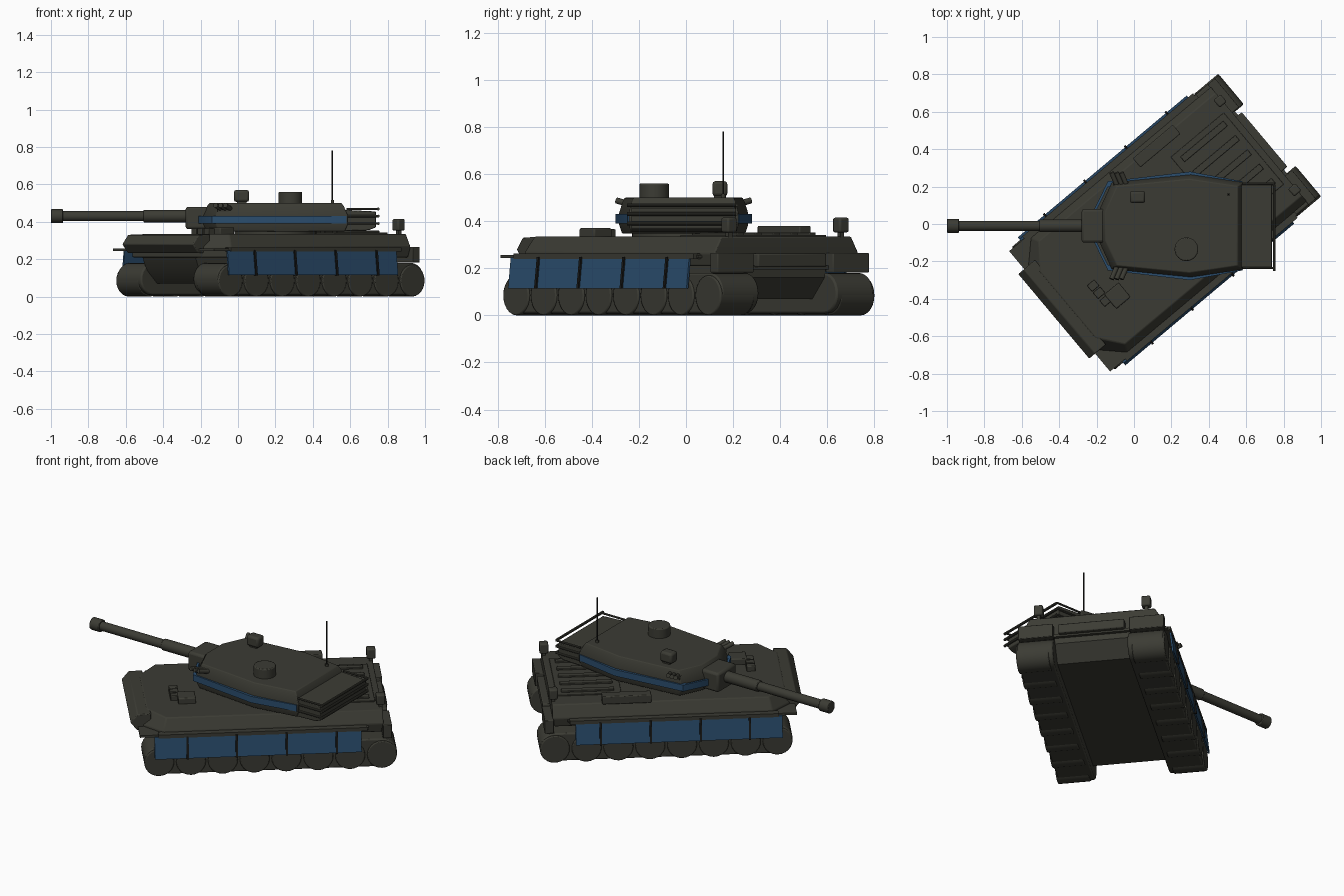
import bpy, bmesh, math
from mathutils import Matrix, Vector

if "Cube" in bpy.data.objects:
    bpy.data.objects.remove(bpy.data.objects["Cube"])


def material(name, rgb):
    m = bpy.data.materials.new(name)
    m.diffuse_color = (*rgb, 1)
    m.use_nodes = True
    m.node_tree.nodes["Principled BSDF"].inputs["Base Color"].default_value = m.diffuse_color
    return m


OLIVE = material("dark_olive", (0.044, 0.044, 0.034))
BLUE = material("steel_blue", (0.024, 0.075, 0.155))
BLACK = material("black", (0.010, 0.010, 0.009))

# Hull is turned under the turret, which faces -x
HULL = Matrix.Translation((0.066, -0.078, 0)) @ Matrix.Rotation(math.radians(40), 4, 'Z')
TURRET = Matrix.Translation((0, -0.01, 0))


def finish(name, bm, frame, mat, bevel=0.0):
    bmesh.ops.recalc_face_normals(bm, faces=bm.faces[:])
    me = bpy.data.meshes.new(name)
    bm.to_mesh(me)
    bm.free()
    ob = bpy.data.objects.new(name, me)
    bpy.context.collection.objects.link(ob)
    ob.matrix_world = frame
    me.materials.append(mat)
    if bevel:
        mod = ob.modifiers.new("bevel", 'BEVEL')
        mod.width, mod.segments = bevel, 2
    bpy.ops.object.select_all(action='DESELECT')
    ob.select_set(True)
    bpy.context.view_layer.objects.active = ob
    bpy.ops.object.shade_smooth_by_angle(angle=math.radians(35))
    return ob


def loft(name, frame, rings, mat=OLIVE, bevel=0.0):
    """Skin a closed solid through rings of equal point count."""
    bm = bmesh.new()
    vs = [[bm.verts.new(p) for p in r] for r in rings]
    n = len(rings[0])
    for a, b in zip(vs, vs[1:]):
        for i in range(n):
            bm.faces.new((a[i], a[(i + 1) % n], b[(i + 1) % n], b[i]))
    bm.faces.new(vs[0][::-1])
    bm.faces.new(vs[-1])
    return finish(name, bm, frame, mat, bevel)


def box(name, frame, x, y, z, mat=OLIVE, bevel=0.0):
    rings = [[(x[0], y[0], h), (x[1], y[0], h), (x[1], y[1], h), (x[0], y[1], h)] for h in z]
    return loft(name, frame, rings, mat, bevel)


def cylinder(name, frame, start, end, r, mat=OLIVE, bevel=0.0, seg=24):
    a, b = Vector(start), Vector(end)
    d = b - a
    bm = bmesh.new()
    m = Matrix.Translation((a + b) / 2) @ d.to_track_quat('Z', 'Y').to_matrix().to_4x4()
    bmesh.ops.create_cone(bm, cap_ends=True, segments=seg, radius1=r, radius2=r,
                          depth=d.length, matrix=m)
    return finish(name, bm, frame, mat, bevel)


def mirrored(half, z):
    """Full outline from its +y half."""
    return [(x, y, z) for x, y in half] + [(x, -y, z) for x, y in reversed(half)]


def extrude_y(name, frame, profile, y0, y1, mat=OLIVE, bevel=0.0):
    return loft(name, frame, [[(x, y, z) for x, z in profile] for y in (y0, y1)], mat, bevel)


# --- Hull ---
extrude_y("lower_hull", HULL, [(-0.54, 0.14), (-0.47, 0.07), (0.70, 0.07), (0.78, 0.16),
                               (0.78, 0.24), (-0.58, 0.24)], -0.22, 0.22)
loft("upper_hull", HULL, [
    mirrored([(-0.58, 0.29), (-0.47, 0.39), (0.775, 0.39)], 0.21),
    mirrored([(-0.58, 0.29), (-0.47, 0.40), (0.785, 0.40)], 0.265),
    mirrored([(-0.55, 0.23), (-0.45, 0.36), (0.785, 0.36)], 0.335)], bevel=0.006)
extrude_y("nose_plate", HULL, [(-0.61, 0.232), (-0.648, 0.28), (-0.608, 0.33),
                               (-0.53, 0.333), (-0.53, 0.232)], -0.295, 0.295, bevel=0.005)
box("rear_stowage", HULL, (0.77, 0.825), (-0.19, 0.19), (0.205, 0.262), bevel=0.006)
box("rear_bar", HULL, (0.77, 0.80), (-0.22, 0.22), (0.195, 0.212))

# --- Running gear and side armour, both sides ---
for s, side in ((1, "left"), (-1, "right")):
    track = []
    for cx, a0 in ((0.775, -90), (-0.495, 90)):
        track += [(cx + 0.086 * math.cos(math.radians(a0 + t)),
                   0.094 + 0.086 * math.sin(math.radians(a0 + t))) for t in range(0, 181, 15)]
    extrude_y(side + "_track", HULL, track, s * 0.215, s * 0.42, bevel=0.008)
    for i in range(8):
        u = -0.495 + 1.27 * i / 7
        cylinder(f"{side}_wheel_{i}", HULL, (u, s * 0.24, 0.085), (u, s * 0.428, 0.085),
                 0.085, bevel=0.006)
    # Fender, mud flaps and the blue tilted skirt
    box(side + "_fender", HULL, (-0.605, 0.70), sorted((s * 0.28, s * 0.42)), (0.243, 0.256))
    box(side + "_skirt_rail", HULL, (-0.50, 0.69), sorted((s * 0.39, s * 0.435)), (0.240, 0.262))
    box(side + "_mud_flap", HULL, (0.78, 0.832), sorted((s * 0.22, s * 0.42)), (0.182, 0.265), bevel=0.004)
    joints = [-0.525, -0.335, -0.055, 0.23, 0.515, 0.66]
    for i, (a, b) in enumerate(zip(joints, joints[1:])):
        loft(f"{side}_skirt_{i}", HULL, [
            [(x, s * (y + t), z) for y, z, t in ((0.437, 0.115, 0), (0.437, 0.115, 0.01),
                                                 (0.422, 0.246, 0.01), (0.422, 0.246, 0))]
            for x in (a + 0.003, b - 0.003)], BLUE)
    for i, u in enumerate(joints[1:-1]):
        loft(f"{side}_skirt_bracket_{i}", HULL, [
            [(x, s * y, z) for y, z in ((0.436, 0.113), (0.455, 0.113), (0.44, 0.248), (0.42, 0.248))]
            for x in (u - 0.006, u + 0.006)], BLACK)
    # Rear corner lamp on a post
    box(side + "_lamp_post", HULL, (0.765, 0.785), (s * 0.31 - 0.01, s * 0.31 + 0.01), (0.33, 0.36))
    box(side + "_rear_lamp", HULL, (0.75, 0.80), (s * 0.31 - 0.026, s * 0.31 + 0.026),
        (0.352, 0.415), bevel=0.008)

# --- Deck fittings ---
box("engine_cover", HULL, (0.38, 0.75), (-0.25, 0.25), (0.33, 0.342), bevel=0.003)
for i in range(5):
    y = -0.20 + 0.10 * i
    box(f"engine_slat_{i}", HULL, (0.42, 0.72), (y - 0.018, y + 0.018), (0.34, 0.352), bevel=0.003)
box("side_stowage_box", HULL, (0.22, 0.50), (0.312, 0.375), (0.33, 0.38), bevel=0.005)
box("driver_hatch", HULL, (-0.365, -0.265), (-0.185, -0.085), (0.33, 0.37), bevel=0.006)
for i, y in enumerate((-0.115, -0.06, -0.01)):
    box(f"driver_periscope_{i}", HULL, (-0.405, -0.355), (y - 0.021, y + 0.021), (0.33, 0.366), bevel=0.004)

# --- Turret ---
cylinder("turret_ring", TURRET, (0.2, 0, 0.33), (0.2, 0, 0.36), 0.22, seg=40)
shape = [(-0.17, 0.08), (-0.105, 0.222), (0.30, 0.262), (0.57, 0.222)]


def level(z, k):
    return mirrored([(0.2 + (x - 0.2) * k, y * k) for x, y in shape], z)


loft("turret_body", TURRET, [level(0.348, 1.0), level(0.385, 1.045), level(0.435, 1.045),
                             level(0.482, 0.99), level(0.50, 0.955)], bevel=0.004)
outer = [(-0.212, 0.09), (-0.14, 0.238), (0.30, 0.29), (0.58, 0.238)]
for s, side in ((1, "left"), (-1, "right")):
    band = outer + [(x, y - 0.03) for x, y in reversed(outer)]
    loft(side + "_turret_band", TURRET, [[(x, s * y, z) for x, y in band] for z in (0.39, 0.43)], BLUE)
    # Smoke launchers
    box(side + "_launcher_mount", TURRET, (-0.11, -0.05), sorted((s * 0.20, s * 0.235)), (0.452, 0.472))
    for i in range(3):
        x = -0.105 + 0.026 * i
        cylinder(f"{side}_smoke_tube_{i}", TURRET, (x + 0.015, s * 0.215, 0.468),
                 (x - 0.015, s * 0.285, 0.488), 0.013, seg=12)

# Bustle with stowage rails
extrude_y("bustle", TURRET, [(0.54, 0.35), (0.70, 0.355), (0.737, 0.37), (0.737, 0.455),
                             (0.54, 0.465)], -0.222, 0.222, bevel=0.004)
for i, z in enumerate((0.39, 0.43, 0.468)):
    cylinder(f"bustle_rail_{i}", TURRET, (0.75, -0.24, z), (0.75, 0.222, z), 0.008, seg=10)
    for s in (1, -1):
        cylinder(f"bustle_side_rail_{i}_{s}", TURRET, (0.58, s * 0.225, z), (0.75, s * 0.225, z),
                 0.006, seg=10)

# Gun
box("mantlet", TURRET, (-0.28, -0.15), (-0.09, 0.09), (0.36, 0.48), bevel=0.014)
for name, x0, x1, r in (("gun_sleeve", -0.25, -0.505, 0.034), ("gun_barrel", -0.49, -0.95, 0.027),
                        ("muzzle", -0.935, -1.0, 0.037)):
    cylinder(name, TURRET, (x0, 0, 0.43), (x1, 0, 0.43), r, bevel=0.004)

# Roof fittings
cylinder("cupola", TURRET, (0.28, -0.125, 0.49), (0.28, -0.125, 0.56), 0.063, bevel=0.006, seg=32)
box("sight_base", TURRET, (-0.005, 0.045), (0.13, 0.18), (0.49, 0.515))
box("sight_head", TURRET, (-0.022, 0.06), (0.122, 0.186), (0.506, 0.57), bevel=0.013)
cylinder("antenna_base", TURRET, (0.505, 0.168, 0.48), (0.505, 0.168, 0.515), 0.009, seg=12)
cylinder("antenna", TURRET, (0.505, 0.168, 0.50), (0.505, 0.168, 0.78), 0.004, BLACK, seg=8)
